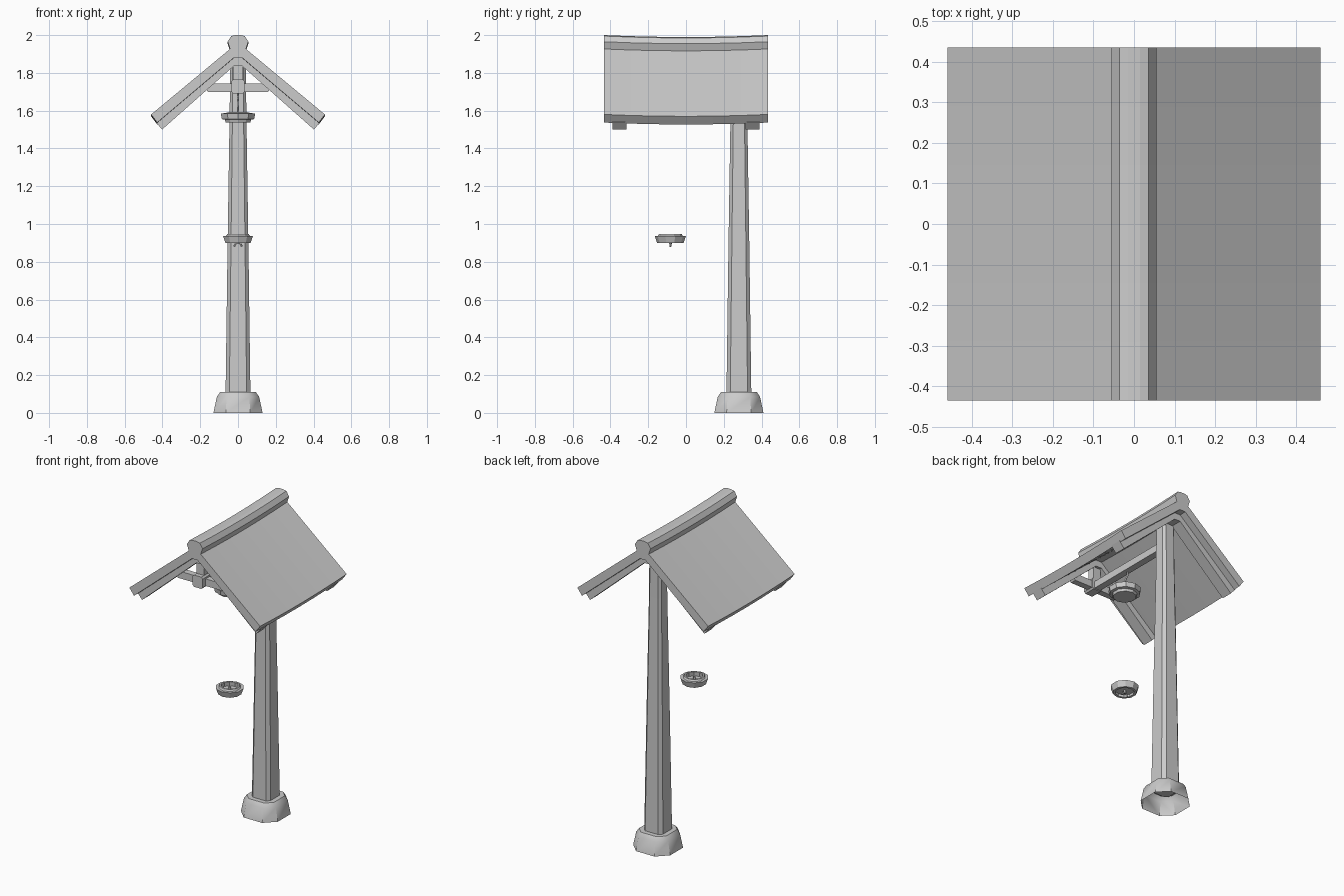
import bpy, bmesh, math
from mathutils import Vector

if "Cube" in bpy.data.objects:
    bpy.data.objects.remove(bpy.data.objects["Cube"])

POST_Y, LAMP_Y, HALF_LEN = 0.28, -0.083, 0.435


def finish(name, bm, smooth=None):
    bmesh.ops.recalc_face_normals(bm, faces=bm.faces)
    me = bpy.data.meshes.new(name)
    bm.to_mesh(me)
    bm.free()
    ob = bpy.data.objects.new(name, me)
    bpy.context.collection.objects.link(ob)
    if smooth:
        bpy.ops.object.select_all(action='DESELECT')
        ob.select_set(True)
        bpy.context.view_layer.objects.active = ob
        bpy.ops.object.shade_smooth_by_angle(angle=math.radians(smooth))
    return ob


def loft(name, rings, cap_start=True, cap_end=True, closed=False, smooth=None):
    """Skin a list of equal-length point rings."""
    bm = bmesh.new()
    vs = [[bm.verts.new(p) for p in r] for r in rings]
    pairs = list(zip(vs, vs[1:])) + ([(vs[-1], vs[0])] if closed else [])
    n = len(rings[0])
    for a, b in pairs:
        for i in range(n):
            j = (i + 1) % n
            bm.faces.new((a[i], a[j], b[j], b[i]))
    if not closed:
        if cap_start:
            bm.faces.new(vs[0])
        if cap_end:
            bm.faces.new(vs[-1])
    return finish(name, bm, smooth)


def chamfered(half, flat, z):
    """Square ring with cut corners, around the post axis."""
    h, f = half, flat
    pts = [(h, -f), (h, f), (f, h), (-f, h), (-h, f), (-h, -f), (-f, -h), (f, -h)]
    return [(x, POST_Y + y, z) for x, y in pts]


def extrude_y(name, profile, y0, y1, steps=1, sag=0.0):
    """Sweep an x-z profile along y, dipping in the middle by sag."""
    rings = []
    for i in range(steps + 1):
        y = y0 + (y1 - y0) * i / steps
        d = sag * ((y / HALF_LEN) ** 2 - 1)
        rings.append([(x, y, z + d) for x, z in profile])
    return loft(name, rings)


def lathe(name, profile, sides=10, **kw):
    rings = []
    for r, z in profile:
        rings.append([(r * math.sin(math.tau * i / sides),
                       LAMP_Y + r * math.cos(math.tau * i / sides), z)
                      for i in range(sides)])
    return loft(name, rings, **kw)


def box(name, x, y, z):
    return extrude_y(name, [(x[0], z[0]), (x[1], z[0]), (x[1], z[1]), (x[0], z[1])], *y)


def wire(name, pts, radius):
    cu = bpy.data.curves.new(name, 'CURVE')
    cu.dimensions = '3D'
    cu.bevel_depth, cu.bevel_resolution, cu.use_fill_caps = radius, 0, True
    sp = cu.splines.new('POLY')
    sp.points.add(len(pts) - 1)
    for p, q in zip(sp.points, pts):
        p.co = (*q, 1)
    ob = bpy.data.objects.new(name, cu)
    bpy.context.collection.objects.link(ob)
    return ob


def mirrored(half):
    """Complete a right-hand outline across x = 0."""
    return half + [(-x, z) for x, z in reversed(half)]


# Hollow stone foot and tapering post
loft("foot", [chamfered(0.13, 0.065, 0), chamfered(0.112, 0.06, 0.085),
              chamfered(0.095, 0.055, 0.11)], cap_start=False, smooth=40)
loft("post", [chamfered(0.066, 0.046, 0.09), chamfered(0.055, 0.037, 0.9),
              chamfered(0.044, 0.029, 1.6), chamfered(0.042, 0.028, 1.865)])

# Gabled roof boards with a slight sag
roof = mirrored([(0.02, 1.945), (0.46, 1.58), (0.428, 1.537), (0.02, 1.882)])
roof = [(0.02, 1.945), (0.46, 1.58), (0.428, 1.537), (0.02, 1.882),
        (-0.02, 1.882), (-0.428, 1.537), (-0.46, 1.58), (-0.02, 1.945)]
extrude_y("roof_boards", roof, -HALF_LEN, HALF_LEN, 6, 0.01)

# Ridge cap
extrude_y("ridge_cap", mirrored([(0.04, 1.92), (0.055, 1.965), (0.036, 1.995), (0.015, 2.0)]),
          -HALF_LEN, HALF_LEN, 6, 0.01)

# Rafter pair at each end
rafter = [(0.02, 1.885), (0.436, 1.54), (0.402, 1.5), (0.02, 1.838),
          (-0.02, 1.838), (-0.402, 1.5), (-0.436, 1.54), (-0.02, 1.885)]
for label, y in (("front", -0.353), ("back", 0.353)):
    extrude_y(label + "_rafters", rafter, y - 0.037, y + 0.037)

# Collar tie, king post and the lamp beam running back to the post
extrude_y("collar_tie", mirrored([(0.16, 1.70), (0.19, 1.745)]), -0.375, -0.335)
box("king_post", (-0.026, 0.026), (-0.378, -0.332), (1.73, 1.86))
box("lamp_beam", (-0.022, 0.022), (-0.36, POST_Y), (1.695, 1.74))
extrude_y("beam_end", mirrored([(0.026, 1.69), (0.035, 1.70), (0.035, 1.755), (0.026, 1.765)]),
          -0.405, -0.33)

# Hanging hook and lamp cap
wire("lamp_hook", [(0, LAMP_Y, 1.58), (0, LAMP_Y, 1.64), (0, LAMP_Y + 0.028, 1.67),
                   (0, LAMP_Y + 0.02, 1.70)], 0.006)
lathe("lamp_cap", [(0.05, 1.592), (0.075, 1.587), (0.096, 1.585), (0.09, 1.555),
                   (0.073, 1.552), (0.068, 1.537)])

# Open lamp base ring with crossbar and hanging loop
lathe("lamp_base", [(0.07, 0.9), (0.083, 0.937), (0.066, 0.937), (0.06, 0.947),
                    (0.05, 0.947), (0.055, 0.9)], closed=True)
lathe("lamp_base_floor", [(0.053, 0.914), (0.052, 0.92)])
wire("lamp_loop", [(0.02 * math.cos(a), LAMP_Y, 0.88 + 0.02 * math.sin(a))
                   for a in [math.pi * i / 6 for i in range(7)]], 0.005)
wire("lamp_pin", [(0, LAMP_Y, 0.895), (0, LAMP_Y, 0.94)], 0.008)
